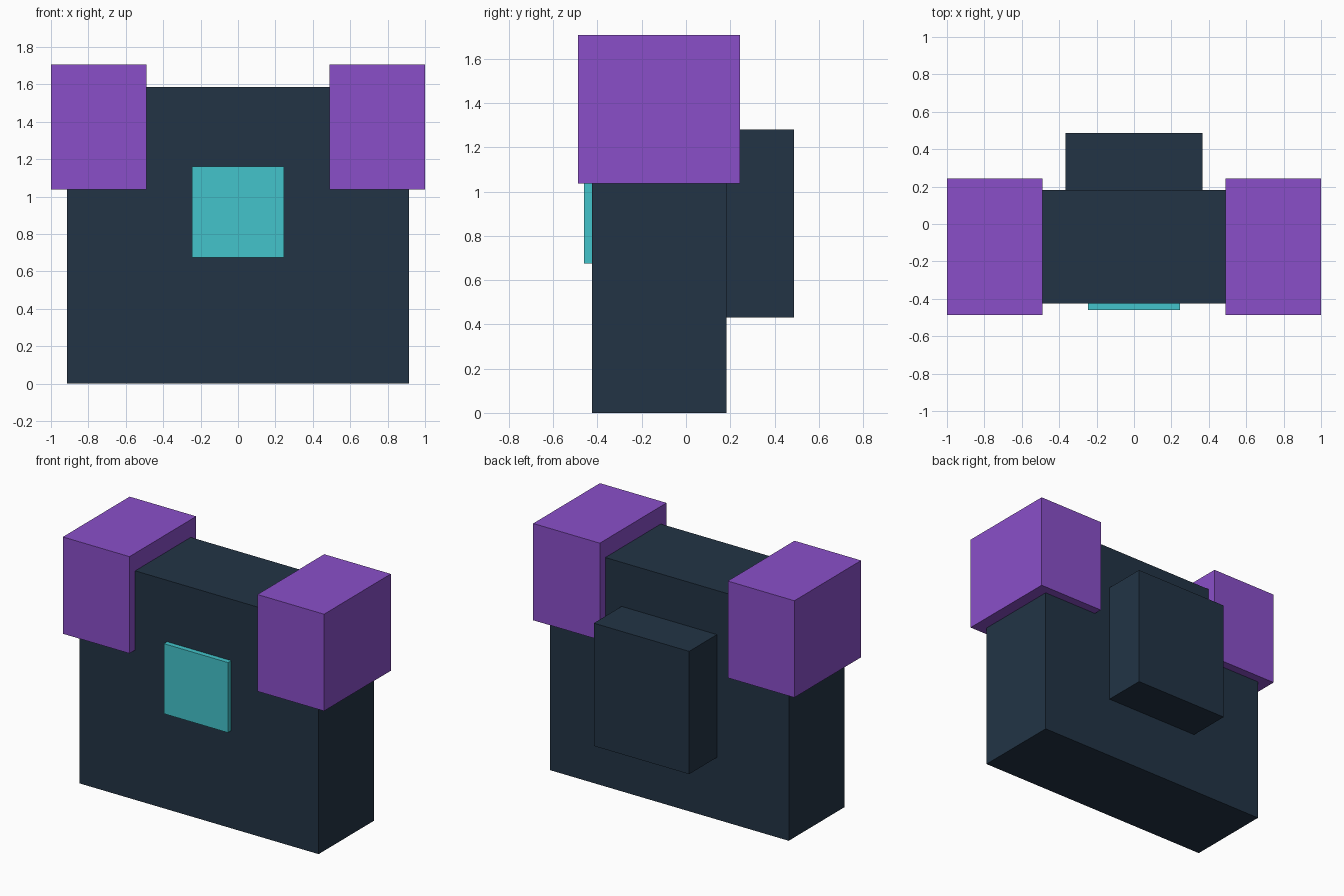
import bpy

if "Cube" in bpy.data.objects:
    bpy.data.objects.remove(bpy.data.objects["Cube"], do_unlink=True)


def material(name, colour):
    mat = bpy.data.materials.new(name)
    mat.use_nodes = True
    mat.diffuse_color = (*colour, 1)
    mat.node_tree.nodes["Principled BSDF"].inputs["Base Color"].default_value = (*colour, 1)
    return mat


def box(name, low, high, mat):
    """Flat-faced box between two opposite corners."""
    centre = [(a + b) / 2 for a, b in zip(low, high)]
    bpy.ops.mesh.primitive_cube_add(size=1, location=centre)
    obj = bpy.context.object
    obj.name = name
    obj.scale = [b - a for a, b in zip(low, high)]
    bpy.ops.object.transform_apply(location=False, rotation=False, scale=True)
    obj.data.materials.append(mat)
    return obj


navy = material("dark navy", (0.016, 0.034, 0.060))
purple = material("purple", (0.254, 0.078, 0.584))
teal = material("teal", (0.056, 0.552, 0.597))

# Torso, with the pack on its back and the plate on its chest
front, back = -0.425, 0.183
box("torso", (-0.915, front, 0), (0.915, back, 1.585), navy)
box("back_pack", (-0.365, back - 0.02, 0.43), (0.365, 0.487, 1.28), navy)
box("chest_plate", (-0.245, -0.46, 0.675), (0.245, front + 0.02, 1.16), teal)

# Shoulder pads overlapping the upper corners
for name, side in (("left", 1), ("right", -1)):
    inner, outer = sorted((side * 0.49, side * 1.0))
    box(name + "_shoulder_pad", (inner, -0.487, 1.037), (outer, 0.243, 1.707), purple)
